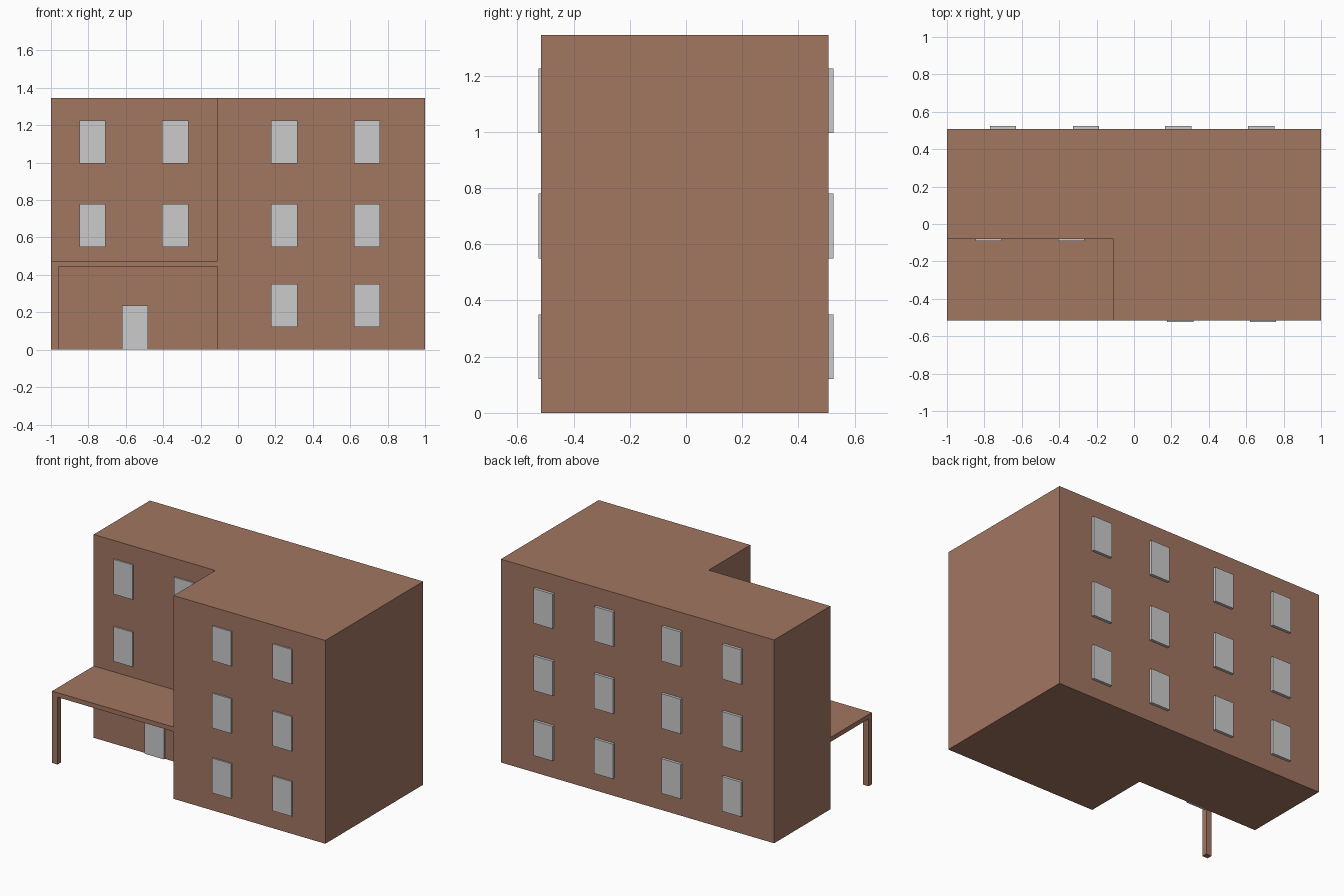
import bpy, bmesh

if "Cube" in bpy.data.objects:
    bpy.data.objects.remove(bpy.data.objects["Cube"])

brick = bpy.data.materials.new("brick_brown")
brick.diffuse_color = (0.36, 0.18, 0.12, 1)
brick.use_nodes = True
brick.node_tree.nodes["Principled BSDF"].inputs["Base Color"].default_value = brick.diffuse_color

FRONT, BACK, RECESS = -0.515, 0.507, -0.08
INNER, HEIGHT = -0.11, 1.345


def prism(name, outline, z0, z1, mat=None):
    """Extrude a flat outline from z0 up to z1."""
    bm = bmesh.new()
    face = bm.faces.new([bm.verts.new((x, y, z0)) for x, y in outline])
    top = bmesh.ops.extrude_face_region(bm, geom=[face])["geom"]
    for v in top:
        if isinstance(v, bmesh.types.BMVert):
            v.co.z = z1
    bmesh.ops.recalc_face_normals(bm, faces=bm.faces)
    me = bpy.data.meshes.new(name)
    bm.to_mesh(me)
    bm.free()
    ob = bpy.data.objects.new(name, me)
    bpy.context.collection.objects.link(ob)
    if mat:
        me.materials.append(mat)
    return ob


def box(name, x0, x1, y0, y1, z0, z1, mat=None):
    return prism(name, [(x0, y0), (x1, y0), (x1, y1), (x0, y1)], z0, z1, mat)


# L-shaped building block
prism("building", [(-1, RECESS), (INNER, RECESS), (INNER, FRONT), (1, FRONT),
                   (1, BACK), (-1, BACK)], 0, HEIGHT, brick)

# Entrance canopy and its corner post
box("canopy", -1, INNER, FRONT, RECESS, 0.445, 0.475, brick)
box("canopy_post", -1, -0.96, FRONT, FRONT + 0.035, 0, 0.445, brick)

# Door in the recess
box("door", -0.62, -0.48, RECESS - 0.01, RECESS + 0.01, 0, 0.237)

# Windows: rows are sill heights, columns are left edges
W, H = 0.14, 0.23
rows = (0.12, 0.55, 0.995)
for r, z in enumerate(rows):
    for x in (0.177, 0.62):
        box("front_window", x, x + W, FRONT - 0.01, FRONT + 0.01, z, z + H)
    if r > 0:
        for x in (-0.848, -0.405):
            box("recess_window", x, x + W, RECESS - 0.01, RECESS + 0.01, z, z + H)
    for x in (-0.77, -0.327, 0.167, 0.61):
        box("back_window", x, x + W, BACK - 0.01, BACK + 0.018, z, z + H)
